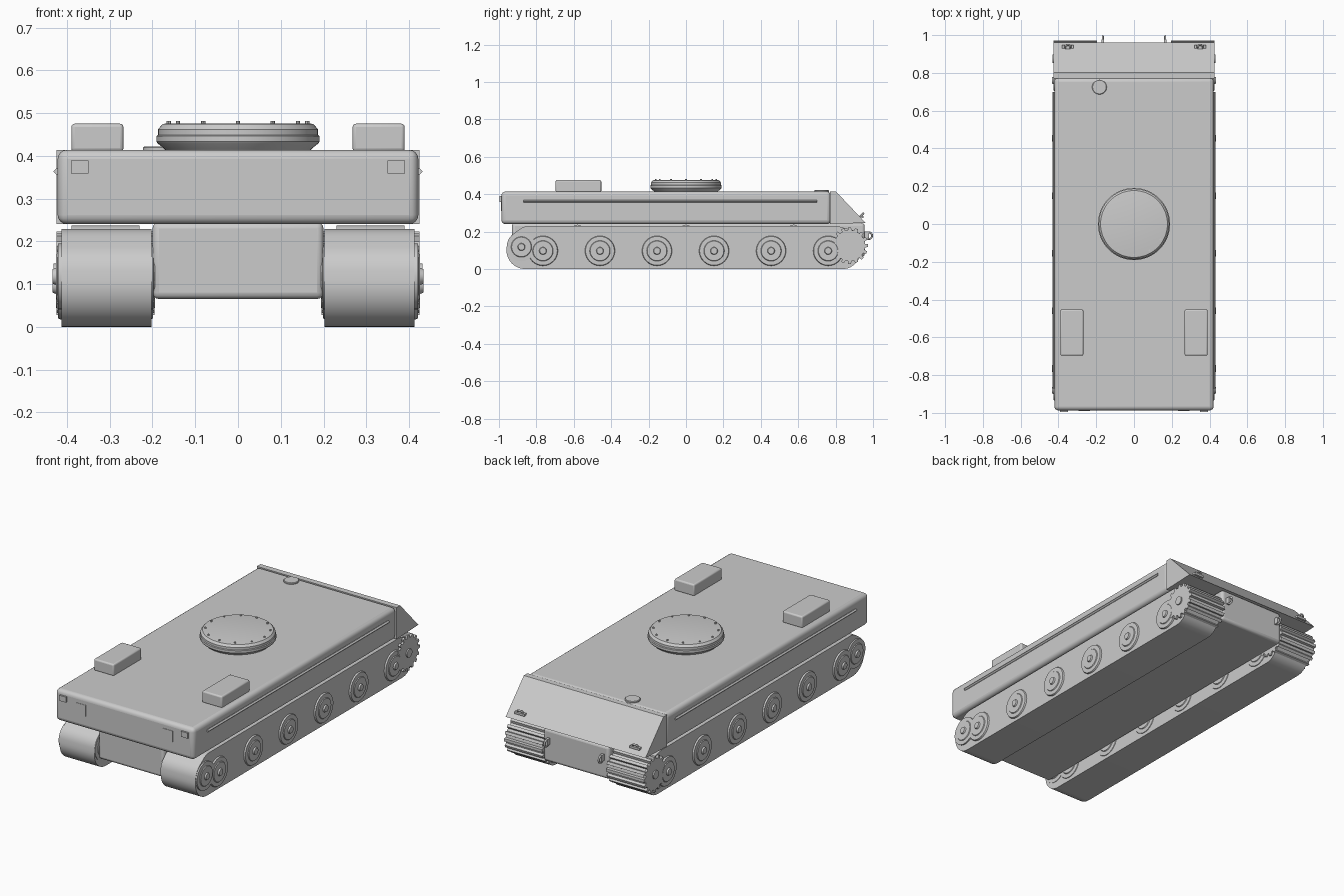
import bpy, bmesh, math
from mathutils import Matrix, Vector
from mathutils.geometry import convex_hull_2d

if "Cube" in bpy.data.objects:
    bpy.data.objects.remove(bpy.data.objects["Cube"])

grey = bpy.data.materials.new("plain grey")
grey.diffuse_color = (0.6, 0.6, 0.6, 1)
grey.use_nodes = True
grey.node_tree.nodes["Principled BSDF"].inputs["Base Color"].default_value = grey.diffuse_color


def finish(name, bm, bevel=0, segs=3, smooth=True):
    bmesh.ops.recalc_face_normals(bm, faces=bm.faces)
    me = bpy.data.meshes.new(name)
    bm.to_mesh(me)
    bm.free()
    ob = bpy.data.objects.new(name, me)
    bpy.context.collection.objects.link(ob)
    me.materials.append(grey)
    if bevel:
        m = ob.modifiers.new("bevel", 'BEVEL')
        m.width, m.segments = bevel, segs
    if smooth:
        bpy.ops.object.select_all(action='DESELECT')
        ob.select_set(True)
        bpy.context.view_layer.objects.active = ob
        bpy.ops.object.shade_smooth_by_angle(angle=math.radians(35))
    return ob


def box(name, lo, hi, bevel=0, segs=3):
    bm = bmesh.new()
    lo, hi = Vector(lo), Vector(hi)
    bmesh.ops.create_cube(bm, size=1, matrix=Matrix.Translation((lo + hi) / 2)
                          @ Matrix.Diagonal((*(hi - lo), 1)))
    return finish(name, bm, bevel, segs, bevel > 0)


def prism(name, pts, x0, x1, bevel=0):
    """Extrude a (y, z) outline from x0 to x1."""
    bm = bmesh.new()
    f = bm.faces.new([bm.verts.new((x0, y, z)) for y, z in pts])
    r = bmesh.ops.extrude_face_region(bm, geom=[f])
    bmesh.ops.translate(bm, vec=(x1 - x0, 0, 0),
                        verts=[v for v in r['geom'] if isinstance(v, bmesh.types.BMVert)])
    return finish(name, bm, bevel, 2)


def lathe(name, profile, centre, axis='Z', n=40):
    """Spin a (radius, height) profile round an axis, with capped ends."""
    bm = bmesh.new()
    rings = []
    for r, h in profile:
        rings.append([bm.verts.new((r * math.cos(2 * math.pi * i / n),
                                    r * math.sin(2 * math.pi * i / n), h)) for i in range(n)])
    for a, b in zip(rings, rings[1:]):
        for i in range(n):
            j = (i + 1) % n
            bm.faces.new((a[i], a[j], b[j], b[i]))
    bm.faces.new(rings[0])
    bm.faces.new(rings[-1])
    if axis != 'Z':
        bm.transform(Matrix.Rotation(math.pi / 2, 4, 'Y' if axis == 'X' else 'X'))
    bm.transform(Matrix.Translation(centre))
    return finish(name, bm)


def ring(name, centre, major, minor, rot):
    bpy.ops.mesh.primitive_torus_add(location=centre, rotation=rot, major_radius=major,
                                     minor_radius=minor, major_segments=16, minor_segments=8)
    ob = bpy.context.object
    ob.name = name
    ob.data.materials.append(grey)
    bpy.ops.object.shade_smooth()


# Hull
box("upper_hull", (-0.422, -0.987, 0.24), (0.422, 0.775, 0.414), 0.022, 4)
box("lower_hull", (-0.2, -0.93, 0.065), (0.2, 0.955, 0.245), 0.015)
prism("rear_slope", [(0.77, 0.414), (0.802, 0.414), (0.96, 0.247), (0.77, 0.24)], -0.425, 0.425)

# Turret ring with bolts
lathe("turret_ring", [(0.165, 0.408), (0.173, 0.417), (0.188, 0.429), (0.191, 0.433),
                      (0.191, 0.446), (0.187, 0.449), (0.187, 0.462), (0.177, 0.474),
                      (0.172, 0.475)], (0, 0, 0), n=64)
for i in range(12):
    a = i * math.pi / 6
    lathe("turret_bolt", [(0.005, 0.472), (0.005, 0.481)],
          (0.162 * math.cos(a), 0.162 * math.sin(a), 0), n=8)

# Small roof hatch
lathe("roof_hatch", [(0.039, 0.41), (0.039, 0.419), (0.036, 0.422)], (-0.183, 0.725, 0), n=32)

# Track outline wrapped round the end wheels
circles = [(-0.875, 0.12, 0.083), (-0.86, 0.1, 0.1), (-0.84, 0.145, 0.084),
           (0.8, 0.145, 0.084), (0.875, 0.125, 0.084), (0.84, 0.085, 0.085)]
cloud = [Vector((y + r * math.cos(k * math.pi / 24), z + r * math.sin(k * math.pi / 24)))
         for y, z, r in circles for k in range(48)]
track = [tuple(cloud[i]) for i in convex_hull_2d(cloud)]

# Toothed outline for the drive sprocket
teeth = 16
gear = []
for i in range(teeth):
    for f, r in ((-0.30, 0.083), (-0.2, 0.098), (0.2, 0.098), (0.30, 0.083)):
        a = (i + f) * 2 * math.pi / teeth
        gear.append((0.875 + r * math.cos(a), 0.125 + r * math.sin(a)))

half = [(0.08, 0.105), (0.077, 0.111), (0.055, 0.112), (0.052, 0.116), (0.02, 0.116), (0.017, 0.124)]
wheel = [(r, -h) for r, h in reversed(half)] + half

for s, side in ((1, "right"), (-1, "left")):
    # Running gear
    prism(side + "_track", track, s * 0.202, s * 0.413)
    prism(side + "_sprocket", gear, s * 0.195, s * 0.425)
    lathe(side + "_sprocket_hub", [(0.023, -0.122), (0.023, 0.122)], (s * 0.31, 0.875, 0.125), 'X', 24)
    lathe(side + "_idler", [(min(r, 0.077), h) for r, h in wheel], (s * 0.31, -0.88, 0.118), 'X')
    for k in range(6):
        lathe(side + "_road_wheel", wheel, (s * 0.31, -0.765 + 0.305 * k, 0.097), 'X')
    for y in (-0.58, 0, 0.575):
        lathe(side + "_return_roller", [(0.037, -0.08), (0.037, 0.08)], (s * 0.31, y, 0.2), 'X', 24)

    # Roof boxes
    xs = sorted((s * 0.268, s * 0.39))
    box(side + "_roof_box", (xs[0], -0.697, 0.41), (xs[1], -0.453, 0.475), 0.008)

    # Front lamps and panels
    xs = sorted((s * 0.35, s * 0.391))
    box(side + "_front_lamp", (xs[0], -0.996, 0.359), (xs[1], -0.98, 0.389))
    xs = sorted((s * 0.234, s * 0.295))
    box(side + "_front_panel", (xs[0], -0.989, 0.311), (xs[1], -0.98, 0.372))

    # Side rail, diamond in section
    d = 0.007
    prism(side + "_side_rail", [(-0.87, 0.363 - d), (0.70, 0.363 - d), (0.70, 0.363 + d), (-0.87, 0.363 + d)],
          s * 0.415, s * 0.424)
    lathe(side + "_side_rod", [(d, -0.785), (d, 0.785)], (s * 0.425, -0.085, 0.363), 'X', 4).data.transform(
        Matrix.Translation((s * 0.425, -0.085, 0.363)) @ Matrix.Rotation(math.pi / 2, 4, 'Z')
        @ Matrix.Translation((-s * 0.425, 0.085, -0.363)))

    # Lifting rings on the rear slope, tow rings below
    box(side + "_lifting_base", (s * 0.35 - 0.03, 0.93, 0.272), (s * 0.35 + 0.03, 0.948, 0.284))
    ring(side + "_lifting_ring", (s * 0.35, 0.938, 0.287), 0.015, 0.005, (0.8, 0, 0))
    box(side + "_tow_bracket", (s * 0.165 - 0.007, 0.95, 0.165), (s * 0.165 + 0.007, 0.978, 0.2))
    ring(side + "_tow_ring", (s * 0.165, 0.977, 0.178), 0.018, 0.005, (0, math.pi / 2, 0))
